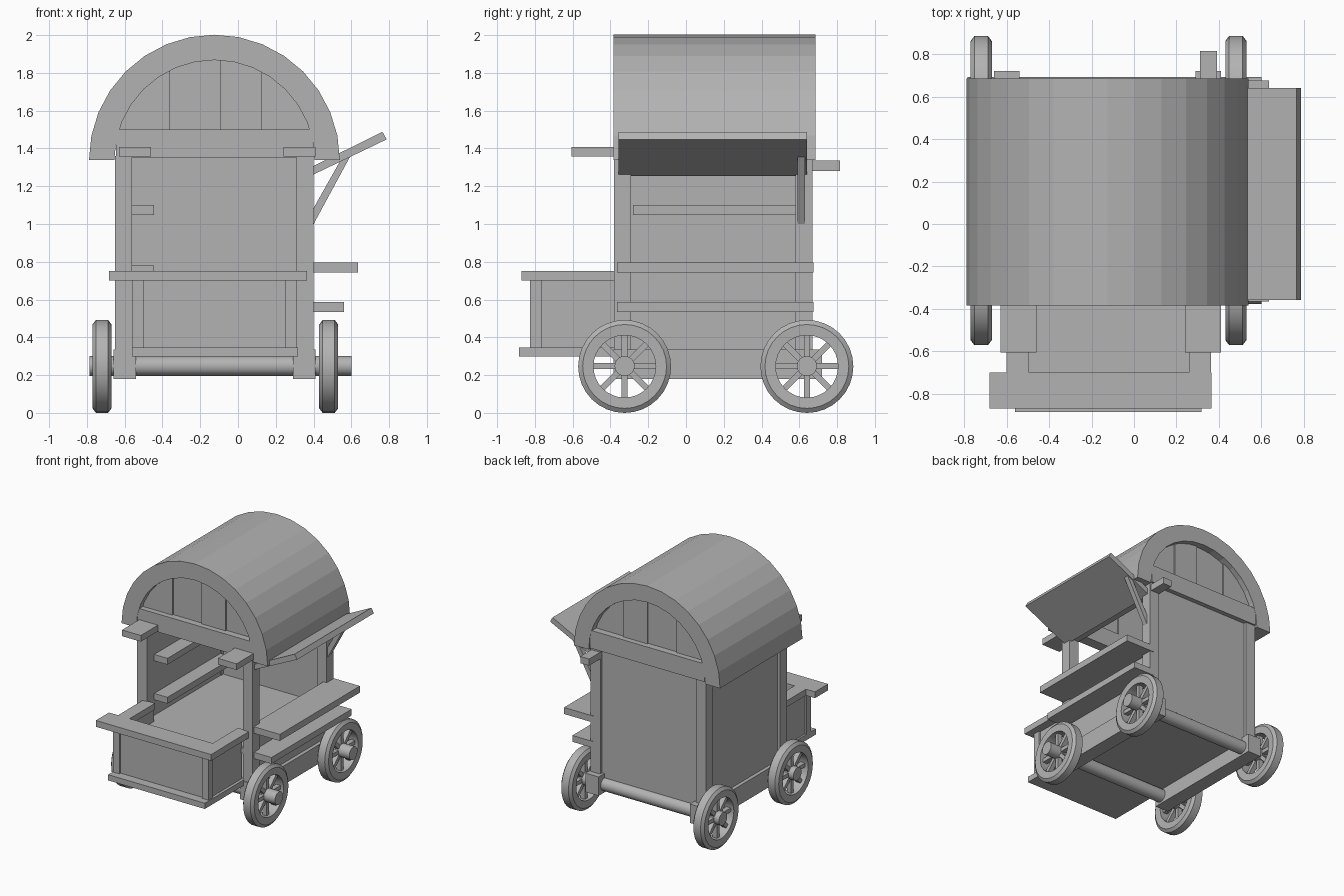
import bpy, bmesh, math

if "Cube" in bpy.data.objects:
    bpy.data.objects.remove(bpy.data.objects["Cube"])

mat = bpy.data.materials.new("plain grey")
mat.diffuse_color = (0.45, 0.45, 0.45, 1)
mat.use_nodes = True
mat.node_tree.nodes["Principled BSDF"].inputs["Base Color"].default_value = mat.diffuse_color
CX, CZ = -0.125, 1.338      # roof arch centre


def finish(name, bm):
    bmesh.ops.recalc_face_normals(bm, faces=bm.faces)
    me = bpy.data.meshes.new(name)
    bm.to_mesh(me)
    bm.free()
    me.materials.append(mat)
    ob = bpy.data.objects.new(name, me)
    bpy.context.collection.objects.link(ob)
    return ob


def extrude(name, pts, y0, y1):
    """Profile in x-z, extruded along y."""
    bm = bmesh.new()
    a = [bm.verts.new((x, y0, z)) for x, z in pts]
    b = [bm.verts.new((x, y1, z)) for x, z in pts]
    bm.faces.new(a)
    bm.faces.new(b[::-1])
    n = len(pts)
    for i in range(n):
        j = (i + 1) % n
        bm.faces.new((a[i], b[i], b[j], a[j]))
    return finish(name, bm)


def box(name, x0, x1, y0, y1, z0, z1):
    return extrude(name, [(x0, z0), (x1, z0), (x1, z1), (x0, z1)], y0, y1)


def lathe(name, profile, x, y, z, n, closed=True):
    """Turn (radius, x offset) points around an axle along x."""
    bm = bmesh.new()
    rings = []
    for i in range(n):
        t = 2 * math.pi * i / n
        rings.append([bm.verts.new((x + o, y + r * math.cos(t), z + r * math.sin(t)))
                      for r, o in profile])
    m = len(profile)
    for i in range(n):
        p, q = rings[i], rings[(i + 1) % n]
        for k in range(m if closed else m - 1):
            l = (k + 1) % m
            bm.faces.new((p[k], p[l], q[l], q[k]))
    if not closed:
        bm.faces.new([r[0] for r in rings])
        bm.faces.new([r[-1] for r in rings][::-1])
    ob = finish(name, bm)
    for f in ob.data.polygons:
        f.use_smooth = True
    bpy.context.view_layer.objects.active = ob
    ob.select_set(True)
    bpy.ops.object.shade_smooth_by_angle(angle=math.radians(30))
    ob.select_set(False)
    return ob


def arc(r, n=16):
    return [(CX + r * math.cos(math.pi * i / n), CZ + r * math.sin(math.pi * i / n))
            for i in range(n + 1)]


# barrel roof
extrude("roof", arc(0.664) + arc(0.53)[::-1], -0.385, 0.685)

# gable beams and plank boards at both ends
for end, yo, s in (("front", -0.383, 1), ("back", 0.683, -1)):
    box(end + "_gable_beam", -0.645, 0.395, *sorted((yo, yo + s * 0.09)), 1.352, 1.5)
    edges = [-0.635, -0.36, -0.095, 0.125, 0.385]
    for i in range(4):
        x0, x1 = edges[i], edges[i + 1]
        xs = [x0 + (x1 - x0) * k / 5 for k in range(6)]
        top = [(x, CZ + math.sqrt(max(0.545 ** 2 - (x - CX) ** 2, 0))) for x in xs]
        y = yo + s * (0.045 + 0.012 * (i % 2))
        extrude(end + "_gable_plank", [(x1, 1.45), (x0, 1.45)] + top,
                *sorted((y, y + s * 0.03)))

# corner posts
for x0, x1 in ((-0.65, -0.56), (0.31, 0.40)):
    for y0, y1 in ((-0.38, -0.29), (0.58, 0.67)):
        box("corner_post", x0, x1, y0, y1, 0.2, 1.36)

# walls, floor and underside
box("left_wall", -0.63, -0.565, -0.3, 0.6, 0.3, 1.36)
box("back_wall", -0.58, 0.33, 0.61, 0.645, 0.3, 1.36)
box("right_lower_wall", 0.335, 0.38, -0.3, 0.6, 0.3, 0.76)
box("floor", -0.57, 0.34, -0.38, 0.615, 0.56, 0.60)
box("underside", -0.57, 0.34, -0.38, 0.64, 0.30, 0.345)

# long chassis beams and top rails
box("left_chassis_beam", -0.66, -0.54, -0.385, 0.72, 0.18, 0.335)
box("right_chassis_beam", 0.29, 0.41, -0.385, 0.72, 0.18, 0.335)
box("right_top_rail", 0.31, 0.39, -0.37, 0.815, 1.28, 1.335)
box("left_top_rail", -0.64, -0.57, -0.37, 0.67, 1.28, 1.345)
box("left_roof_bracket", -0.63, -0.46, -0.605, -0.30, 1.357, 1.408)
box("right_roof_bracket", 0.24, 0.41, -0.605, -0.30, 1.357, 1.408)

# shelves
box("upper_inner_shelf", -0.57, -0.445, -0.28, 0.58, 1.048, 1.10)
box("lower_inner_shelf", -0.57, -0.445, -0.28, 0.58, 0.728, 0.78)
box("serving_shelf", 0.37, 0.635, -0.365, 0.675, 0.743, 0.797)
box("lower_outer_shelf", 0.37, 0.56, -0.365, 0.675, 0.535, 0.587)

# awning with its strut
extrude("awning", [(0.385, 1.255), (0.385, 1.30), (0.765, 1.488), (0.787, 1.448)],
        -0.357, 0.64)
extrude("awning_strut", [(0.395, 0.99), (0.395, 1.075), (0.55, 1.35), (0.598, 1.365)],
        0.59, 0.63)

# front counter box
box("counter_base", -0.56, 0.318, -0.885, -0.37, 0.298, 0.345)
box("counter_front_panel", -0.53, 0.28, -0.81, -0.775, 0.34, 0.71)
for x0, x1 in ((-0.56, -0.50), (0.25, 0.31)):
    box("counter_post", x0, x1, -0.825, -0.765, 0.34, 0.71)
box("counter_left_panel", -0.545, -0.505, -0.78, -0.37, 0.34, 0.71)
box("counter_right_panel", 0.26, 0.295, -0.78, -0.37, 0.34, 0.71)
box("counter_floor", -0.51, 0.265, -0.78, -0.37, 0.56, 0.60)
box("counter_front_top", -0.682, 0.365, -0.87, -0.70, 0.70, 0.752)
box("counter_left_top", -0.60, -0.495, -0.70, -0.37, 0.70, 0.752)
box("counter_right_top", 0.26, 0.363, -0.70, -0.37, 0.70, 0.752)

# axles and spoked wheels
RIM = [(0.165, -0.047), (0.222, -0.05), (0.246, -0.032),
       (0.246, 0.032), (0.222, 0.05), (0.165, 0.047)]
for y in (-0.325, 0.64):
    lathe("axle", [(0.053, -0.785), (0.053, 0.6)], 0, y, 0.248, 24, closed=False)
    for x in (-0.72, 0.48):
        lathe("wheel_rim", RIM, x, y, 0.246, 32)
        for k in range(8):
            t = math.pi * k / 4
            spoke = box("wheel_spoke", -0.02, 0.02, -0.016, 0.016, 0.04, 0.18)
            spoke.location = (x, y, 0.248)
            spoke.rotation_euler = (t, 0, 0)
